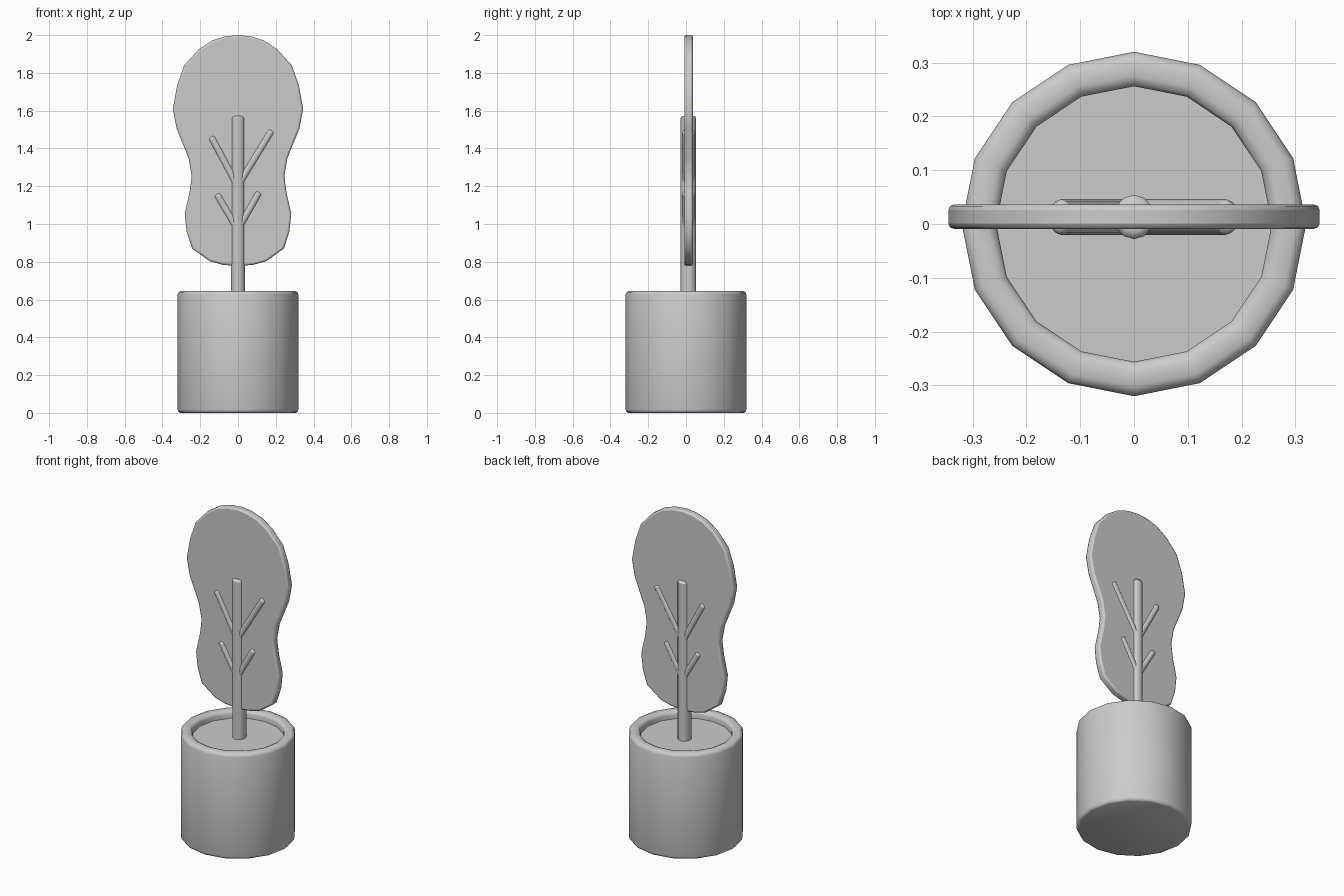
import bpy, bmesh, math
from mathutils import Vector, Matrix

cube = bpy.data.objects.get("Cube")
if cube:
    bpy.data.objects.remove(cube, do_unlink=True)

GREY = (0.6, 0.6, 0.6, 1)
mat = bpy.data.materials.new("plain grey")
mat.use_nodes = True
mat.diffuse_color = GREY
mat.node_tree.nodes["Principled BSDF"].inputs["Base Color"].default_value = GREY
TREE_Y = 0.013


def finish(name, bm, angle=40):
    bmesh.ops.recalc_face_normals(bm, faces=bm.faces)
    mesh = bpy.data.meshes.new(name)
    bm.to_mesh(mesh)
    bm.free()
    mesh.materials.append(mat)
    obj = bpy.data.objects.new(name, mesh)
    bpy.context.collection.objects.link(obj)
    bpy.ops.object.select_all(action='DESELECT')
    obj.select_set(True)
    bpy.context.view_layer.objects.active = obj
    bpy.ops.object.shade_smooth_by_angle(angle=math.radians(angle))
    return obj


def lathe(name, profile, sides=16, angle=50):
    """Spin a radius/height profile; its ends are capped flat."""
    bm = bmesh.new()
    rings = [[bm.verts.new((r * math.cos(2 * math.pi * i / sides),
                            r * math.sin(2 * math.pi * i / sides), z))
              for i in range(sides)] for r, z in profile]
    for a, b in zip(rings, rings[1:]):
        for i in range(sides):
            j = (i + 1) % sides
            bm.faces.new((a[i], a[j], b[j], b[i]))
    bm.faces.new(rings[0])
    bm.faces.new(rings[-1])
    return finish(name, bm, angle)


def rod(name, start, end, radius, depth_radius):
    """Round-tipped rod in the tree plane, slightly deeper than wide."""
    a, b = (Vector((x, TREE_Y, z)) for x, z in (start, end))
    length = (b - a).length
    obj = lathe(name, [(1, 0), (1, length - 0.012),
                       (0.88, length - 0.003), (0.65, length)], 12)
    tilt = math.atan2(b.x - a.x, b.z - a.z)
    obj.data.transform(Matrix.Translation(a) @ Matrix.Rotation(tilt, 4, 'Y')
                       @ Matrix.Diagonal((radius, depth_radius, 1, 1)))
    return obj


# Pot with a rounded rim, and the soil inside it
lathe("pot", [(0.305, 0), (0.316, 0.005), (0.32, 0.018), (0.32, 0.625),
              (0.315, 0.639), (0.302, 0.645), (0.275, 0.645),
              (0.261, 0.639), (0.256, 0.625), (0.256, 0.59)])
lathe("soil", [(0.256, 0.59), (0.256, 0.6)])

# Flat leafy crown: half an outline, mirrored
half = [(0.07, 1.993), (0.14, 1.97), (0.21, 1.923), (0.285, 1.84),
        (0.322, 1.735), (0.345, 1.61), (0.325, 1.505), (0.262, 1.35),
        (0.245, 1.255), (0.256, 1.17), (0.282, 1.055), (0.272, 0.96),
        (0.243, 0.87), (0.15, 0.803), (0.08, 0.784)]
outline = [(0, 2)] + half + [(0, 0.777)] + [(-x, z) for x, z in reversed(half)]
bm = bmesh.new()
face = bm.faces.new([bm.verts.new((x, -0.009, z)) for x, z in outline])
ext = bmesh.ops.extrude_face_region(bm, geom=[face])
bmesh.ops.translate(bm, vec=(0, 0.045, 0),
                    verts=[v for v in ext["geom"] if isinstance(v, bmesh.types.BMVert)])
crown = finish("leaf_crown", bm, 50)
bevel = crown.modifiers.new("soft edge", 'BEVEL')
bevel.width = 0.01
bevel.segments = 2
bevel.limit_method = 'ANGLE'
bevel.angle_limit = math.radians(60)

# Trunk and branches
rod("trunk", (0, 0.59), (0, 1.572), 0.038, 0.041)
for name, start, end in (
        ("upper_left_branch", (0.01, 1.22), (0.178, 1.495)),
        ("upper_right_branch", (-0.01, 1.215), (-0.142, 1.462)),
        ("lower_left_branch", (0.01, 0.99), (0.112, 1.168)),
        ("lower_right_branch", (-0.01, 0.985), (-0.112, 1.158))):
    rod(name, start, end, 0.024, 0.033)
